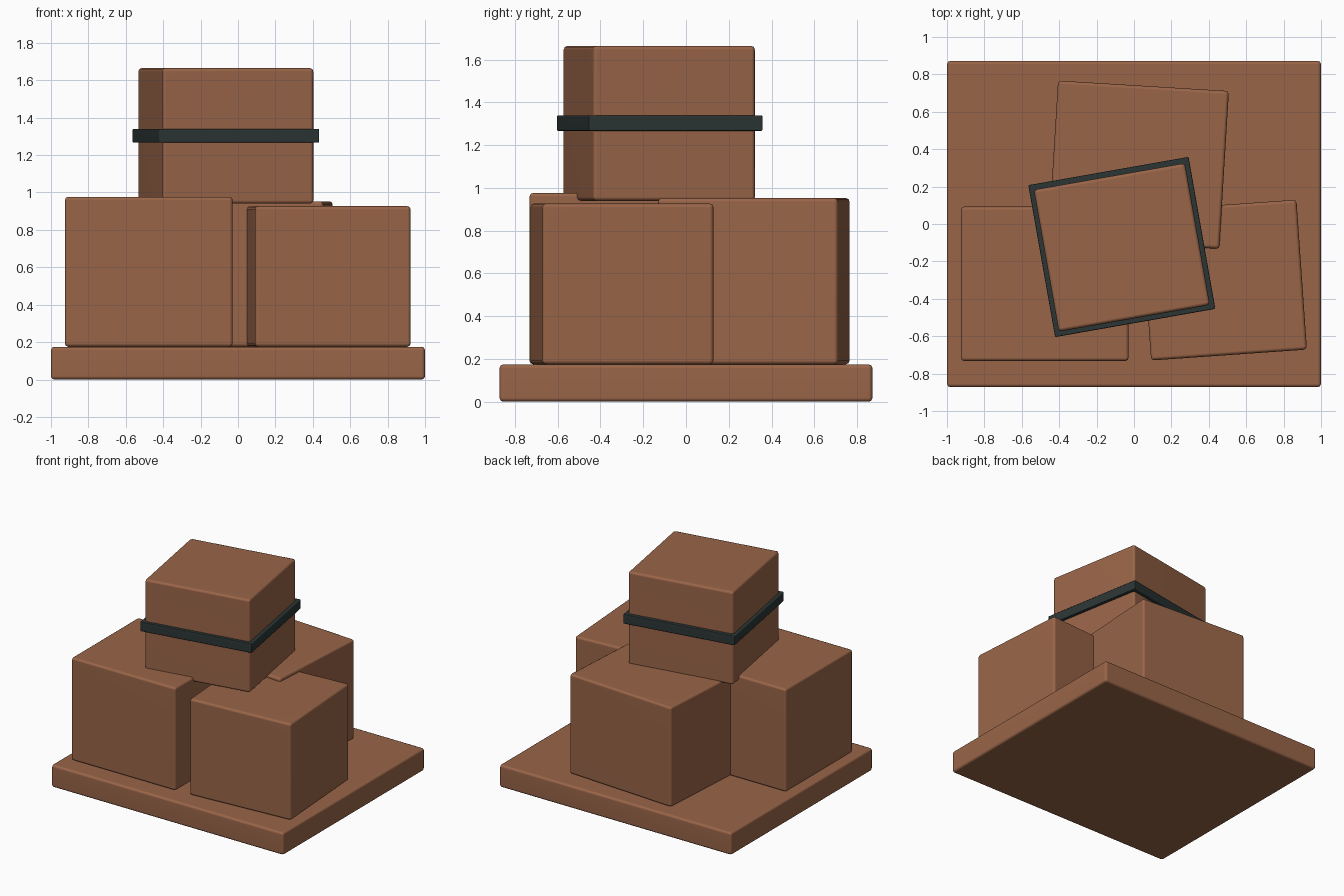
import bpy, bmesh
from math import radians
from mathutils import Matrix

old = bpy.data.objects.get("Cube")
if old:
    bpy.data.objects.remove(old, do_unlink=True)


def material(name, rgb):
    mat = bpy.data.materials.new(name)
    mat.use_nodes = True
    mat.diffuse_color = (*rgb, 1)
    mat.node_tree.nodes["Principled BSDF"].inputs["Base Color"].default_value = (*rgb, 1)
    return mat


brown = material("cardboard brown", (0.32, 0.13, 0.065))
dark = material("dark strap", (0.024, 0.036, 0.035))


def box(name, centre, size, bottom, top, turn, mat, bevel=0.018):
    """Soft-edged box between two heights, turned about the vertical."""
    bm = bmesh.new()
    bmesh.ops.create_cube(bm, size=1)
    bmesh.ops.scale(bm, verts=bm.verts, vec=(*size, top - bottom))
    bmesh.ops.bevel(bm, geom=bm.edges[:], offset=bevel, segments=2,
                    profile=0.5, affect='EDGES')
    bmesh.ops.transform(bm, verts=bm.verts, matrix=Matrix.Translation(
        (*centre, (bottom + top) / 2)) @ Matrix.Rotation(radians(turn), 4, 'Z'))
    mesh = bpy.data.meshes.new(name)
    bm.to_mesh(mesh)
    bm.free()
    mesh.materials.append(mat)
    obj = bpy.data.objects.new(name, mesh)
    bpy.context.collection.objects.link(obj)
    bpy.ops.object.select_all(action='DESELECT')
    obj.select_set(True)
    bpy.context.view_layer.objects.active = obj
    bpy.ops.object.shade_smooth_by_angle(angle=radians(50))
    # Keep the large faces flat while the edges stay soft
    obj.modifiers.new("Flat faces", 'WEIGHTED_NORMAL')
    return obj


# Platform
box("base_slab", (0, 0), (2, 1.745), 0, 0.175, 0, brown)

# Lower crates
box("front_right_crate", (-0.477, -0.32), (0.897, 0.825), 0.175, 0.977, 0, brown)
box("front_left_crate", (0.48, -0.3), (0.835, 0.803), 0.175, 0.927, 4, brown)
box("back_crate", (0.025, 0.317), (0.915, 0.845), 0.175, 0.953, -3.5, brown)

# Top crate and its strap
box("top_crate", (-0.065, -0.125), (0.82, 0.77), 0.94, 1.665, 10, brown)
box("top_strap", (-0.065, -0.123), (0.87, 0.825), 1.267, 1.34, 10, dark, 0.006)
